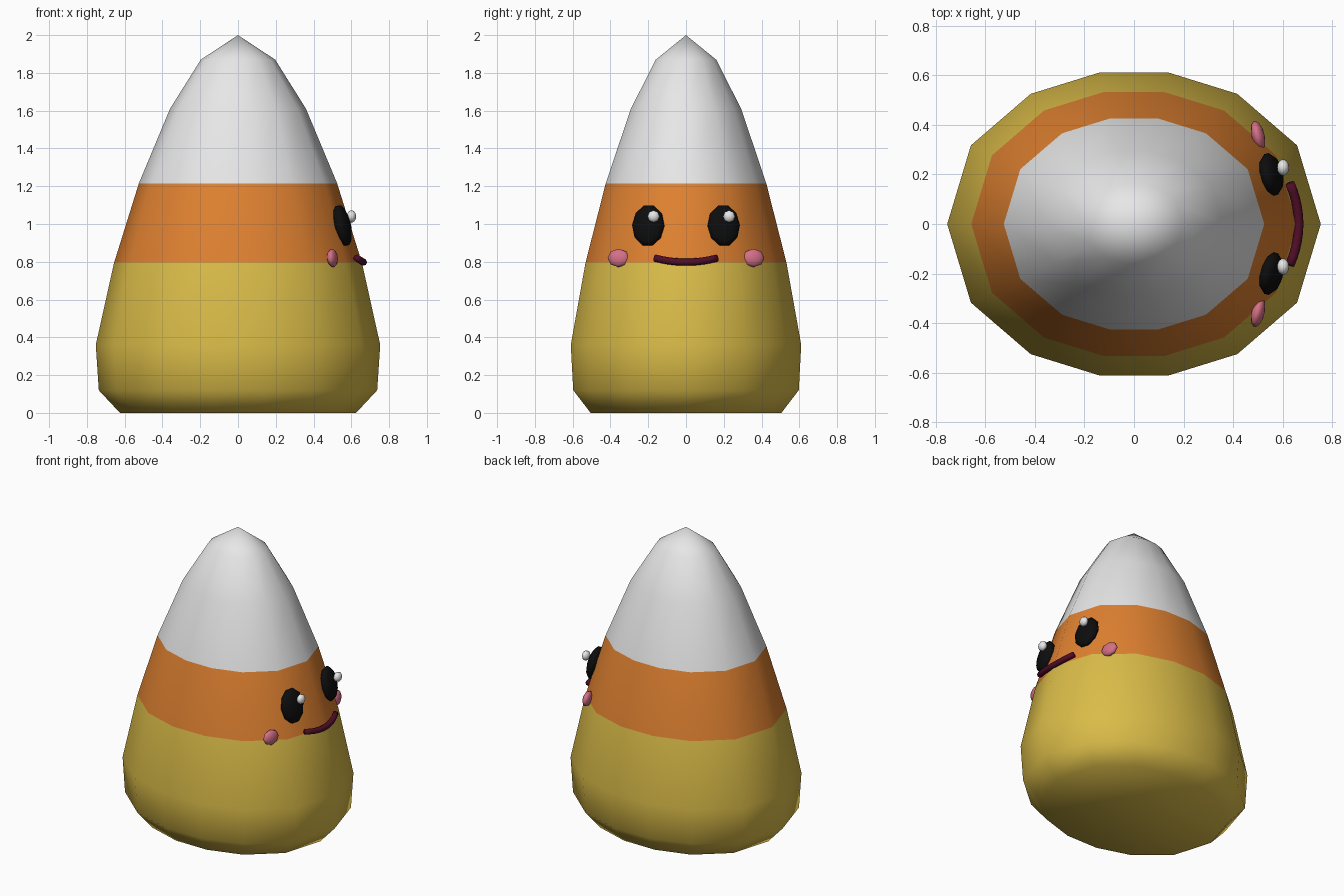
import bpy, bmesh, math
from mathutils import Vector, Matrix, Euler

if "Cube" in bpy.data.objects:
    bpy.data.objects.remove(bpy.data.objects["Cube"])


def material(name, rgb):
    m = bpy.data.materials.new(name)
    m.diffuse_color = (*rgb, 1)
    m.use_nodes = True
    m.node_tree.nodes["Principled BSDF"].inputs["Base Color"].default_value = m.diffuse_color
    return m


yellow = material("yellow", (0.70, 0.50, 0.065))
orange = material("orange", (0.74, 0.22, 0.03))
white = material("white", (0.8, 0.8, 0.8))
black = material("black", (0.004, 0.004, 0.004))
pink = material("pink", (0.66, 0.16, 0.24))
maroon = material("maroon", (0.08, 0.004, 0.02))


def finish(bm, name, mats):
    bmesh.ops.recalc_face_normals(bm, faces=bm.faces)
    for f in bm.faces:
        f.smooth = True
    me = bpy.data.meshes.new(name)
    bm.to_mesh(me)
    bm.free()
    for m in mats:
        me.materials.append(m)
    ob = bpy.data.objects.new(name, me)
    bpy.context.collection.objects.link(ob)
    return ob


# Body: rounded 14-sided rings, coloured in bands by height
quarter = [(1, 0), (0.873, 0.52), (0.553, 0.86), (0.187, 1)]
half = quarter + [(-x, y) for x, y in reversed(quarter)]
outline = half + [(x, -y) for x, y in reversed(half[1:-1])]
rings = [(0, 0.625, 0.505), (0.12, 0.737, 0.597), (0.36, 0.753, 0.61), (0.795, 0.656, 0.532),
         (1.215, 0.525, 0.425), (1.61, 0.36, 0.292), (1.87, 0.197, 0.16)]
bm = bmesh.new()
loops = [[bm.verts.new((x * rx, y * ry, z)) for x, y in outline] for z, rx, ry in rings]
n = len(outline)
for a, b in zip(loops, loops[1:]):
    for i in range(n):
        bm.faces.new((a[i], a[(i + 1) % n], b[(i + 1) % n], b[i]))
tip = bm.verts.new((0, 0, 2))
for i in range(n):
    bm.faces.new((loops[-1][i], loops[-1][(i + 1) % n], tip))
bm.faces.new(loops[0])
for f in bm.faces:
    z = f.calc_center_median().z
    f.material_index = 0 if z < 0.79 else 1 if z < 1.21 else 2
finish(bm, "candy_body", [yellow, orange, white])


def blob(name, centre, size, mat, tilt=0, turn=0, segments=10, rings=7):
    """Ellipsoid with its poles along local x."""
    bm = bmesh.new()
    bmesh.ops.create_uvsphere(bm, u_segments=segments, v_segments=rings, radius=1)
    m = (Matrix.Translation(centre) @ Euler((0, tilt, turn)).to_matrix().to_4x4()
         @ Matrix.Diagonal((*size, 1)) @ Matrix.Rotation(math.pi / 2, 4, 'Y'))
    bmesh.ops.transform(bm, matrix=m, verts=bm.verts)
    return finish(bm, name, [mat])


# Eyes, glints and cheeks on the +x side
for side, s in (("left", 1), ("right", -1)):
    blob(side + "_eye", (0.553, 0.2 * s, 0.992), (0.042, 0.088, 0.115), black, -0.22, 0.22 * s)
    blob(side + "_eye_glint", (0.601, 0.2 * s + 0.028, 1.04), (0.024, 0.033, 0.033), white, segments=8)
    blob(side + "_cheek", (0.5, 0.357 * s, 0.82), (0.026, 0.06, 0.05), pink, -0.1, 0.25 * s, segments=8)

# Smile: tube swept along a shallow arc
bm = bmesh.new()
path = []
for i in range(11):
    t = i / 5 - 1
    path.append(Vector((0.664 - 0.036 * t * t, 0.165 * t, 0.798 + 0.022 * t * t)))
loops = []
for i, p in enumerate(path):
    d = (path[min(i + 1, 10)] - path[max(i - 1, 0)]).normalized()
    u = d.cross(Vector((0, 0, 1))).normalized()
    v = u.cross(d)
    loops.append([bm.verts.new(p + 0.019 * (u * math.cos(k * math.pi / 4) + v * math.sin(k * math.pi / 4)))
                  for k in range(8)])
for a, b in zip(loops, loops[1:]):
    for k in range(8):
        bm.faces.new((a[k], a[(k + 1) % 8], b[(k + 1) % 8], b[k]))
bm.faces.new(loops[0])
bm.faces.new(loops[-1])
finish(bm, "smile", [maroon])
